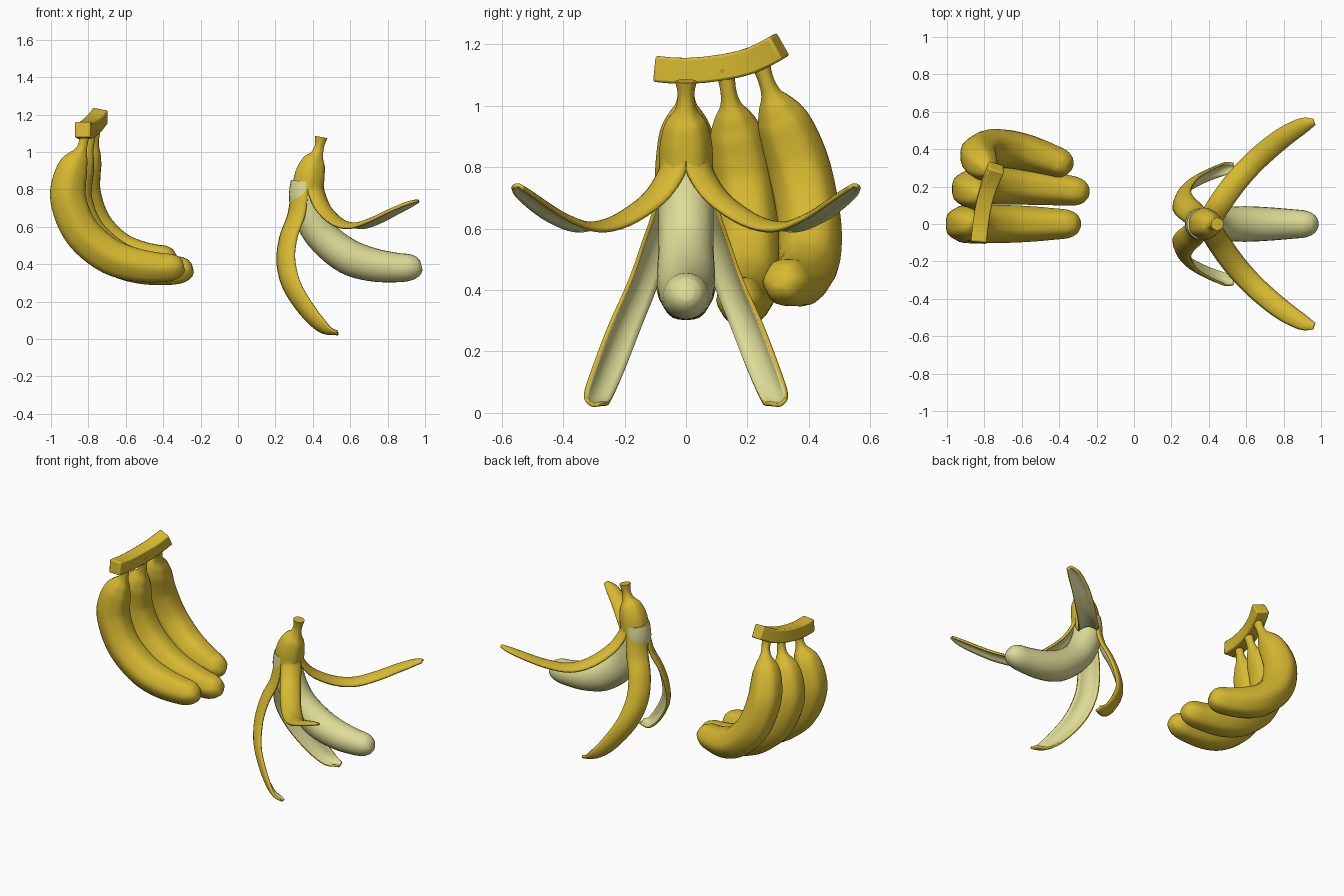
import bpy, bmesh, math
from mathutils import Vector

if "Cube" in bpy.data.objects:
    bpy.data.objects.remove(bpy.data.objects["Cube"])


def material(name, rgb):
    m = bpy.data.materials.new(name)
    m.diffuse_color = (*rgb, 1)
    m.use_nodes = True
    m.node_tree.nodes["Principled BSDF"].inputs["Base Color"].default_value = m.diffuse_color
    return m


YELLOW = material("banana_yellow", (0.68, 0.485, 0.03))
CREAM = material("banana_cream", (0.73, 0.72, 0.31))


def smooth_path(pts, k=4):
    """Catmull-Rom interpolation of tuples of any length."""
    out = []
    for i in range(len(pts) - 1):
        a, b, c, d = (pts[max(i - 1, 0)], pts[i], pts[i + 1], pts[min(i + 2, len(pts) - 1)])
        for s in range(k):
            t = s / k
            out.append([0.5 * (2 * q + (r - p) * t + (2 * p - 5 * q + 4 * r - u) * t * t
                               + (3 * q - p - 3 * r + u) * t ** 3) for p, q, r, u in zip(a, b, c, d)])
    return out + [list(pts[-1])]


def frames(path, hint):
    """Position, side vector, normal and last value for each path point."""
    P = [Vector(p[:3]) for p in path]
    for i, p in enumerate(P):
        t = (P[min(i + 1, len(P) - 1)] - P[max(i - 1, 0)]).normalized()
        h = Vector(hint)
        w = (h - t * h.dot(t)).normalized()
        yield p, w, t.cross(w), path[i][3]


def finish(name, bm, mats, angle=40):
    me = bpy.data.meshes.new(name)
    bm.to_mesh(me)
    bm.free()
    ob = bpy.data.objects.new(name, me)
    bpy.context.collection.objects.link(ob)
    for m in mats:
        me.materials.append(m)
    bpy.ops.object.select_all(action='DESELECT')
    ob.select_set(True)
    bpy.context.view_layer.objects.active = ob
    bpy.ops.object.shade_smooth_by_angle(angle=math.radians(angle))
    return ob


def tube(name, pts, mat, sides=24, ridge=0.03, hint=(0, 1, 0), phase=0.0, k=4):
    bm = bmesh.new()
    rings = []
    for p, w, n, r in frames(smooth_path(pts, k), hint):
        ring = []
        for j in range(sides):
            a = math.tau * j / sides + phase
            f = r * (1 + ridge * math.cos(6 * a))
            ring.append(bm.verts.new(p + w * f * math.cos(a) + n * f * math.sin(a)))
        rings.append(ring)
    for a, b in zip(rings, rings[1:]):
        for j in range(sides):
            bm.faces.new((a[j], a[(j + 1) % sides], b[(j + 1) % sides], b[j]))
    bm.faces.new(rings[0])
    bm.faces.new(rings[-1])
    bmesh.ops.recalc_face_normals(bm, faces=bm.faces)
    return finish(name, bm, [mat])


# Banana centre line relative to the stem top: x, z, radius
SPINE = [(0, 0.02, 0.032), (-0.005, -0.04, 0.025), (-0.018, -0.09, 0.032), (-0.035, -0.13, 0.058),
         (-0.06, -0.18, 0.082), (-0.083, -0.26, 0.094), (-0.088, -0.35, 0.099), (-0.05, -0.47, 0.1),
         (0.02, -0.57, 0.1), (0.14, -0.66, 0.098), (0.27, -0.703, 0.092), (0.4, -0.718, 0.081),
         (0.47, -0.716, 0.073), (0.512, -0.71, 0.053), (0.53, -0.706, 0.027)]

# Bunch of three: stem top, x and z stretch, y lean per drop and per x
for i, (o, sx, sz, lean, turn) in enumerate([
        ((-0.82, 0.0, 1.1), 1.0, 1.0, 0.0, 0.0),
        ((-0.785, 0.13, 1.1), 1.02, 1.02, 0.14, -0.12),
        ((-0.76, 0.245, 1.13), 0.8, 0.98, 0.29, -0.28)]):
    tube(f"banana_{i + 1}", [(o[0] + sx * x, o[1] - lean * z + turn * x, o[2] + sz * z, r)
                             for x, z, r in SPINE], YELLOW)

# Crown joining the stems, square in section
crown = tube("bunch_crown", [(-0.83, -0.1, 1.12, 0.06), (-0.82, 0, 1.113, 0.06), (-0.80, 0.12, 1.125, 0.06),
                             (-0.77, 0.22, 1.15, 0.06), (-0.735, 0.305, 1.195, 0.06)],
             YELLOW, sides=4, ridge=0, hint=(1, 0, 0), phase=math.pi / 4, k=2)
bev = crown.modifiers.new("soft_edges", 'BEVEL')
bev.width = 0.008
bev.segments = 2

# Peeled flesh
tube("banana_flesh", [(0.45 + x, 0, 1.1 + z, r * 0.9 if i < 9 else r * 0.97)
                      for i, (x, z, r) in enumerate(SPINE) if i > 4], CREAM, ridge=0)

# Skin cap and stem over the flesh
tube("peel_cap", [(0.445, 0, 1.08, 0.034), (0.435, 0, 1.03, 0.026), (0.422, 0, 0.985, 0.036),
                  (0.405, 0, 0.945, 0.065), (0.385, 0, 0.88, 0.082), (0.372, 0, 0.80, 0.086)], YELLOW)


def petal(name, pts, hint, across=8):
    """Curved strip of peel, yellow outside and cream inside, mirrored in y."""
    bm = bmesh.new()
    rows = []
    for p, w, n, hw in frames(smooth_path(pts), hint):
        if n.dot(Vector(OUT)) < 0:
            n = -n
        rows.append([bm.verts.new(p + w * hw * u + n * hw * 0.42 * (1 - u * u))
                     for u in (2 * j / across - 1 for j in range(across + 1))])
    for a, b in zip(rows, rows[1:]):
        for j in range(across):
            bm.faces.new((a[j], a[j + 1], b[j + 1], b[j]))
    bm.normal_update()
    if sum((f.normal for f in bm.faces), Vector()).dot(Vector(OUT)) < 0:
        bmesh.ops.reverse_faces(bm, faces=bm.faces)
    ob = finish(name, bm, [YELLOW, CREAM])
    sol = ob.modifiers.new("thickness", 'SOLIDIFY')
    sol.thickness = 0.013
    sol.offset = -1
    sol.material_offset = 1
    mir = ob.modifiers.new("other_side", 'MIRROR')
    mir.use_axis = (False, True, False)
    mir.use_mirror_merge = False


# Upper petals flare forward, outer skin facing up
OUT = (0.3, 0.3, 0.9)
petal("upper_peel_petals", [(0.413, 0.042, 0.83, 0.062), (0.422, 0.05, 0.78, 0.063), (0.46, 0.11, 0.695, 0.063),
                            (0.54, 0.22, 0.62, 0.062), (0.63, 0.32, 0.598, 0.06), (0.73, 0.41, 0.63, 0.058),
                            (0.82, 0.478, 0.675, 0.053), (0.91, 0.53, 0.718, 0.041), (0.965, 0.545, 0.74, 0.018)],
      (-0.7, 0.7, 0))

# Lower petals drop behind and curl under
OUT = (-0.8, 0.5, -0.2)
petal("lower_peel_petals", [(0.331, 0.042, 0.83, 0.062), (0.328, 0.045, 0.78, 0.064), (0.31, 0.062, 0.66, 0.067),
                            (0.27, 0.098, 0.55, 0.068), (0.255, 0.142, 0.42, 0.068), (0.29, 0.2, 0.28, 0.066),
                            (0.38, 0.255, 0.14, 0.06), (0.465, 0.29, 0.055, 0.048), (0.535, 0.305, 0.03, 0.024)],
      (0.7, 0.7, 0))
